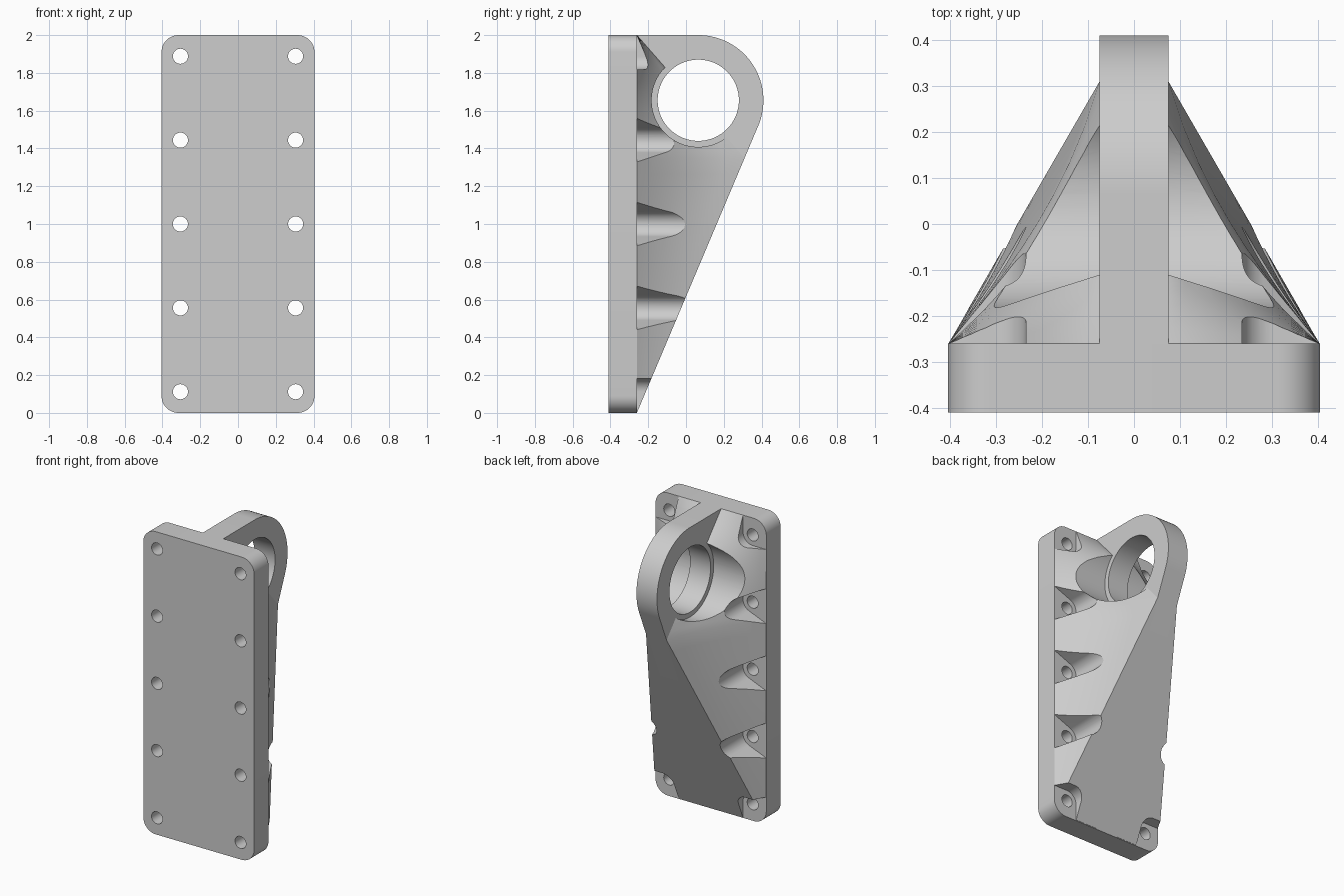
import bpy, bmesh
from math import sin, cos, tan, radians, degrees, atan2, asin, hypot

if "Cube" in bpy.data.objects:
    bpy.data.objects.remove(bpy.data.objects["Cube"], do_unlink=True)

grey = bpy.data.materials.new("plain grey")
grey.use_nodes = True
grey.diffuse_color = (0.61, 0.61, 0.61, 1)
grey.node_tree.nodes["Principled BSDF"].inputs["Base Color"].default_value = (0.61, 0.61, 0.61, 1)

# Main dimensions
HALF_W, HEIGHT = 0.405, 2.0
FRONT, BACK = -0.41, -0.26            # plate faces
LUG = 0.075                           # half thickness of the lug
EYE_Y, EYE_Z, EYE_R = 0.065, 1.655, 0.345
HOLE_X = 0.305
HOLE_ZS = [0.112, 0.556, 1.0, 1.444, 1.888]
POCKET_R, FLARE = 0.07, radians(22)


def arc(cx, cy, r, start, end, steps=24):
    angles = [radians(start + (end - start) * i / steps) for i in range(steps + 1)]
    return [(cx + r * cos(a), cy + r * sin(a)) for a in angles]


def circle(cx, cy, r, steps=64):
    return arc(cx, cy, r, 0, 360, steps)[:-1]


def loft(name, rings):
    """Solid skin through closed rings with equal point counts."""
    bm = bmesh.new()
    loops = [[bm.verts.new(p) for p in ring] for ring in rings]
    for a, b in zip(loops, loops[1:]):
        for i in range(len(a)):
            j = (i + 1) % len(a)
            bm.faces.new((a[i], a[j], b[j], b[i]))
    bm.faces.new(loops[0])
    bm.faces.new(loops[-1])
    bmesh.ops.recalc_face_normals(bm, faces=bm.faces)
    mesh = bpy.data.meshes.new(name)
    bm.to_mesh(mesh)
    bm.free()
    mesh.materials.append(grey)
    obj = bpy.data.objects.new(name, mesh)
    bpy.context.collection.objects.link(obj)
    return obj


def prism(name, profile, axis, lo, hi):
    """Extrude a profile along x (points are y, z) or y (points are x, z)."""
    place = {"x": lambda p, d: (d, p[0], p[1]), "y": lambda p, d: (p[0], d, p[1])}[axis]
    return loft(name, [[place(p, d) for p in profile] for d in (lo, hi)])


def apply(obj, mod):
    bpy.ops.object.select_all(action="DESELECT")
    obj.select_set(True)
    bpy.context.view_layer.objects.active = obj
    bpy.ops.object.modifier_apply(modifier=mod.name)


def cut(obj, cutter):
    cutter.hide_render = True
    mod = obj.modifiers.new("cut", "BOOLEAN")
    mod.operation, mod.solver, mod.object = "DIFFERENCE", "MANIFOLD", cutter
    apply(obj, mod)
    bpy.data.objects.remove(cutter, do_unlink=True)


# Base plate with rounded corners and two rows of bolt holes
r = 0.09
outline = []
for cx, cz, start in ((HALF_W - r, HEIGHT - r, 0), (r - HALF_W, HEIGHT - r, 90),
                      (r - HALF_W, r, 180), (HALF_W - r, r, 270)):
    outline += arc(cx, cz, r, start, start + 90, 12)
plate = prism("base_plate", outline, "y", FRONT, BACK)
for side in (-1, 1):
    for z in HOLE_ZS:
        cut(plate, prism("hole_cutter", circle(side * HOLE_X, z, 0.04, 32), "y", -0.6, 0))

# Lug: round eye with a straight edge running down to the plate foot
dy = EYE_Y - BACK
slope = atan2(EYE_Z, dy) - asin(EYE_R / hypot(dy, EYE_Z))
profile = [(BACK - 0.002, HEIGHT)]
profile += arc(EYE_Y, EYE_Z, EYE_R, 90, degrees(slope) - 90, 48)
profile += [(BACK, 0), (BACK - 0.002, 0)]
lug = prism("lug", profile, "x", -LUG, LUG)
cut(lug, prism("bore_cutter", circle(EYE_Y, EYE_Z, 0.215, 96), "x", -1, 1))

# Gusset half: full width at the foot, narrowing to the lug, then falling back to the plate top
REACH = 0.57
PEAK = REACH * tan(slope)
EDGE = HALF_W - 0.001
STEPS = 10


def wall_depth(s, z):
    """Depth of the hollowed side wall, s running from plate edge to lug."""
    fall = min(1, (HEIGHT - z) / (HEIGHT - PEAK))
    twist = (z - s * PEAK) / (HEIGHT * (1 - s) + s * (HEIGHT - PEAK))
    blend = 0.6 * (1 - (z / HEIGHT) ** 4)
    return BACK + REACH * s * (fall * (1 - blend) + (1 - twist) * blend)


def section(z):
    inner = min(1, z / PEAK)
    ring = [(LUG - 0.005, BACK - 0.02, z), (EDGE, BACK - 0.02, z)]
    for i in range(STEPS + 1):
        s = inner * i / STEPS
        ring.append((EDGE + (LUG - EDGE) * s, wall_depth(s, z), z))
    return ring + [(LUG - 0.005, ring[-1][1], z)]


levels = [0.004] + [PEAK * i / 16 for i in range(1, 17)]
levels += [PEAK + (HEIGHT - PEAK) * i / 16 for i in range(1, 17)]
gusset = loft("gusset", [section(z) for z in levels])

# Bolt head pockets: flared slots along the sides, open corners at the ends
for i, z in enumerate(HOLE_ZS):
    if i in (0, 4):
        up = 1 if i == 4 else -1
        shape = arc(0, 0, POCKET_R, 180, 270, 16)
        shape += [(0.3, -POCKET_R), (0.3, 0.3), (-POCKET_R, 0.3)]
        shape = [(x, h * up) for x, h in shape]
    else:
        shape = arc(0, 0, POCKET_R, 90 + degrees(FLARE), 270 - degrees(FLARE), 24)
        x, h = shape[0]
        far = h + (0.25 - x) * tan(FLARE)
        shape += [(0.25, -far), (0.25, far)]
    points = [(HOLE_X + x, z + h) for x, h in shape]
    cut(gusset, prism("pocket_cutter", points, "y", -0.35, 0.6))

# Round clearance around the eye, then the matching half
cut(gusset, prism("eye_cutter", circle(EYE_Y, EYE_Z, 0.247, 96), "x", -1, 1))
mirror = gusset.modifiers.new("mirror", "MIRROR")
mirror.use_mirror_merge = False
apply(gusset, mirror)

# Smooth curved walls, keep edges crisp
for obj in (plate, lug, gusset):
    bpy.ops.object.select_all(action="DESELECT")
    obj.select_set(True)
    bpy.context.view_layer.objects.active = obj
    bpy.ops.object.shade_smooth_by_angle(angle=radians(25))
